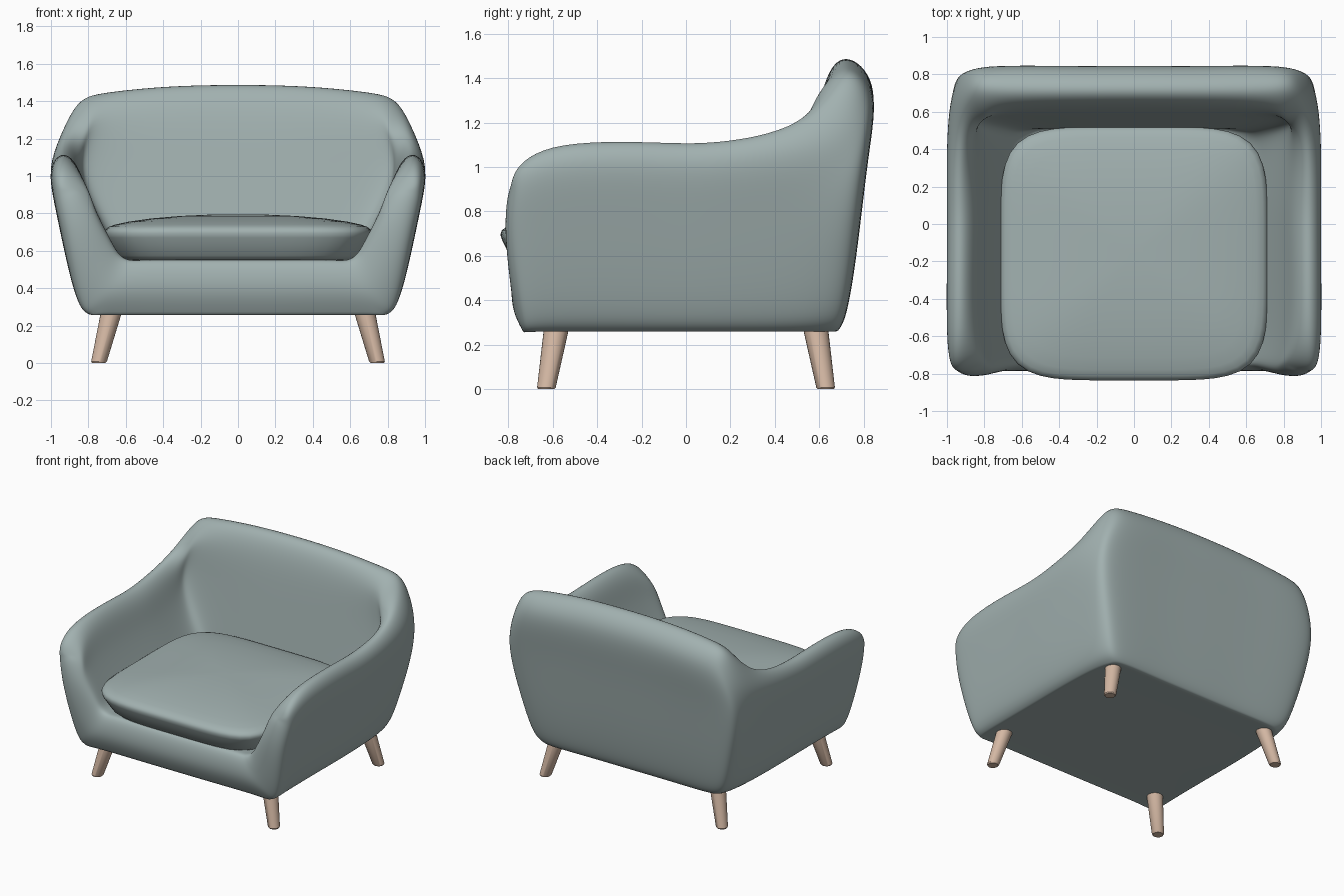
import bpy, bmesh, math
from mathutils import Vector

if "Cube" in bpy.data.objects:
    bpy.data.objects.remove(bpy.data.objects["Cube"])


def material(name, rgb):
    m = bpy.data.materials.new(name)
    m.diffuse_color = (*rgb, 1)
    m.use_nodes = True
    m.node_tree.nodes["Principled BSDF"].inputs["Base Color"].default_value = m.diffuse_color
    return m


FABRIC = material("grey_green_fabric", (0.36, 0.44, 0.435))
WOOD = material("pale_wood", (0.66, 0.48, 0.37))


def finish(bm, name, mat):
    bmesh.ops.recalc_face_normals(bm, faces=bm.faces[:])
    for f in bm.faces:
        f.smooth = True
    me = bpy.data.meshes.new(name)
    bm.to_mesh(me)
    bm.free()
    me.materials.append(mat)
    ob = bpy.data.objects.new(name, me)
    bpy.context.collection.objects.link(ob)
    return ob


def curve(*pts):
    """Piecewise linear function through (z, value) points."""
    def f(z):
        if z <= pts[0][0]:
            return pts[0][1]
        for (a, u), (b, v) in zip(pts, pts[1:]):
            if z <= b:
                return u + (v - u) * (z - a) / (b - a)
        return pts[-1][1]
    return f


# ---- Shell: wall sections from the arm front round to the back centre ----
out_x = curve((.26, .79), (.31, .845), (.4, .88), (.6, .93), (.8, .97), (1, .998),
              (1.1, 1.0), (1.2, .97), (1.3, .91), (1.42, .83))
out_y = curve((.26, .675), (.31, .71), (.4, .735), (.6, .765), (.8, .79), (1, .815),
              (1.2, .832), (1.4, .84))
in_x = curve((.54, .58), (.57, .635), (.7, .71), (.8, .755), (.9, .80), (1, .845),
             (1.1, .87), (1.3, .82))
in_y = curve((.54, .50), (.8, .53), (1, .56), (1.2, .585), (1.3, .60), (1.4, .635))
front_y = curve((.26, -.76), (.4, -.785), (.6, -.805), (.8, -.815), (.95, -.79))

BOTTOM, FLOOR = .26, .54
OUT_F = (0, .07, .3, .65, .9)
IN_F = (0, .07, .25, .6, .88)


def section(rim, outer, inner):
    """Wall cross-section: up the outside, over the rim, down the inside."""
    o = [outer(BOTTOM + f * (rim[2] - BOTTOM)) for f in OUT_F]
    i = [inner(FLOOR + f * (rim[2] - FLOOR)) for f in IN_F]
    return [Vector(p) for p in o + [rim] + i[::-1]]


def arm(y, top):
    return section((.935, y, top), lambda z: (out_x(z), y, z), lambda z: (in_x(z), y, z))


def back(f, rim):
    return section(rim, lambda z: (f * out_x(z), out_y(z), z),
                   lambda z: (f * in_x(z), in_y(z), z))


COLS = (1, .82, .42, 0)
walls = [
    section((.935, -.775, .97), lambda z: (out_x(z) - .025, front_y(z) + .03, z),
            lambda z: (in_x(z) + .01, front_y(z) + .045, z)),
    arm(-.6, 1.09), arm(-.15, 1.11), arm(.15, 1.115),
    section((.93, .50, 1.2), lambda z: (out_x(z) - .012, out_y(z) - .22, z),
            lambda z: (in_x(z), in_y(z) - .12, z)),
    section((.86, .70, 1.38), lambda z: (out_x(z) - .045, out_y(z) - .05, z),
            lambda z: (in_x(z) - .03, in_y(z) - .03, z)),
    back(.82, (.70, .72, 1.445)), back(.42, (.38, .72, 1.478)), back(0, (0, .72, 1.487)),
]
N = len(OUT_F)
quads = []


def strip(a, b):
    for k in range(len(a) - 1):
        quads.append((a[k], a[k + 1], b[k + 1], b[k]))


def spread(p):
    return [Vector((p.x * f, p.y, p.z)) for f in COLS]


for a, b in zip(walls, walls[1:]):
    strip(a, b)
# underside and seat deck
decks = []
for k in (0, -1):
    rows = [spread(w[k]) for w in walls[:5]] + [[w[k] for w in walls[5:]]]
    for a, b in zip(rows, rows[1:]):
        strip(a, b)
    decks.append(rows[0])
# front face with a bulging centre line
o, i, rim = walls[0][:N], walls[0][:N:-1], walls[0][N]
mid = [(a + b) / 2 for a, b in zip(o, i)]
for m in mid:
    m.y = front_y(m.z)
strip(o, mid)
strip(mid, i)
quads.append((o[-1], rim, i[-1], mid[-1]))
strip(decks[0], spread(mid[0]))
strip(spread(mid[0]), decks[1])

bm = bmesh.new()
verts = {}


def vert(p, s):
    key = (round(p.x * s, 4), round(p.y, 4), round(p.z, 4))
    if key not in verts:
        verts[key] = bm.verts.new(key)
    return verts[key]


for s in (1, -1):
    for q in quads:
        bm.faces.new([vert(p, s) for p in q])
# firm lower edge
crease = bm.edges.layers.float.new("crease_edge")
for e in bm.edges:
    flat = [all(v.co.z < BOTTOM + .01 for v in f.verts) for f in e.link_faces]
    if any(flat) and not all(flat):
        e[crease] = .65
shell = finish(bm, "sofa_shell", FABRIC)
sub = shell.modifiers.new("smooth", "SUBSURF")
sub.levels = 1
# push the cage out so that the smooth surface passes through the sections
target = [v.co.copy() for v in shell.data.vertices]
for _ in range(4):
    bpy.context.view_layer.update()
    dg = bpy.context.evaluated_depsgraph_get()
    now = [v.co.copy() for v in shell.evaluated_get(dg).data.vertices[:len(target)]]
    for v, t, p in zip(shell.data.vertices, target, now):
        v.co += t - p
    shell.data.update()
    shell.update_tag()
sub.levels = sub.render_levels = 3


def loft(bm, rings):
    rows = [[bm.verts.new(p) for p in r] for r in rings]
    n = len(rows[0])
    for a, b in zip(rows, rows[1:]):
        for k in range(n):
            bm.faces.new((a[k], a[(k + 1) % n], b[(k + 1) % n], b[k]))
    bm.faces.new(rows[0][::-1])
    bm.faces.new(rows[-1])


# ---- Seat cushion: stacked rounded squares with a domed top ----
def cushion_ring(inset, z, n=5, count=80):
    pts = []
    for k in range(count):
        c, s = math.cos(math.tau * k / count), math.sin(math.tau * k / count)
        r = (abs(c) ** n + abs(s) ** n) ** (-1 / n)
        pts.append(((.715 - inset) * r * c, -.158 + (.678 - inset * .95) * r * s, z))
    return pts


bm = bmesh.new()
loft(bm, [cushion_ring(*p) for p in (
    (.13, .548), (.085, .552), (.06, .575), (.03, .63), (.008, .67), (0, .695), (.006, .714),
    (.025, .729), (.06, .741), (.13, .756), (.25, .773), (.4, .786), (.55, .793), (.66, .795))])
finish(bm, "seat_cushion", FABRIC)

# ---- Legs: splayed tapered pegs ----
for sx, side in ((1, "right"), (-1, "left")):
    for sy, end in ((-1, "front"), (1, "back")):
        bm = bmesh.new()
        rings = []
        for z, r in ((0, .036), (.008, .042), (.30, .058)):
            cx, cy = sx * (.745 - .25 * z), sy * (.63 - .17 * z)
            rings.append([(cx + r * math.cos(math.tau * k / 24),
                           cy + r * math.sin(math.tau * k / 24), z) for k in range(24)])
        loft(bm, rings)
        leg = finish(bm, f"{end}_{side}_leg", WOOD)
        bpy.ops.object.select_all(action="DESELECT")
        leg.select_set(True)
        bpy.context.view_layer.objects.active = leg
        bpy.ops.object.shade_smooth_by_angle(angle=math.radians(35))
